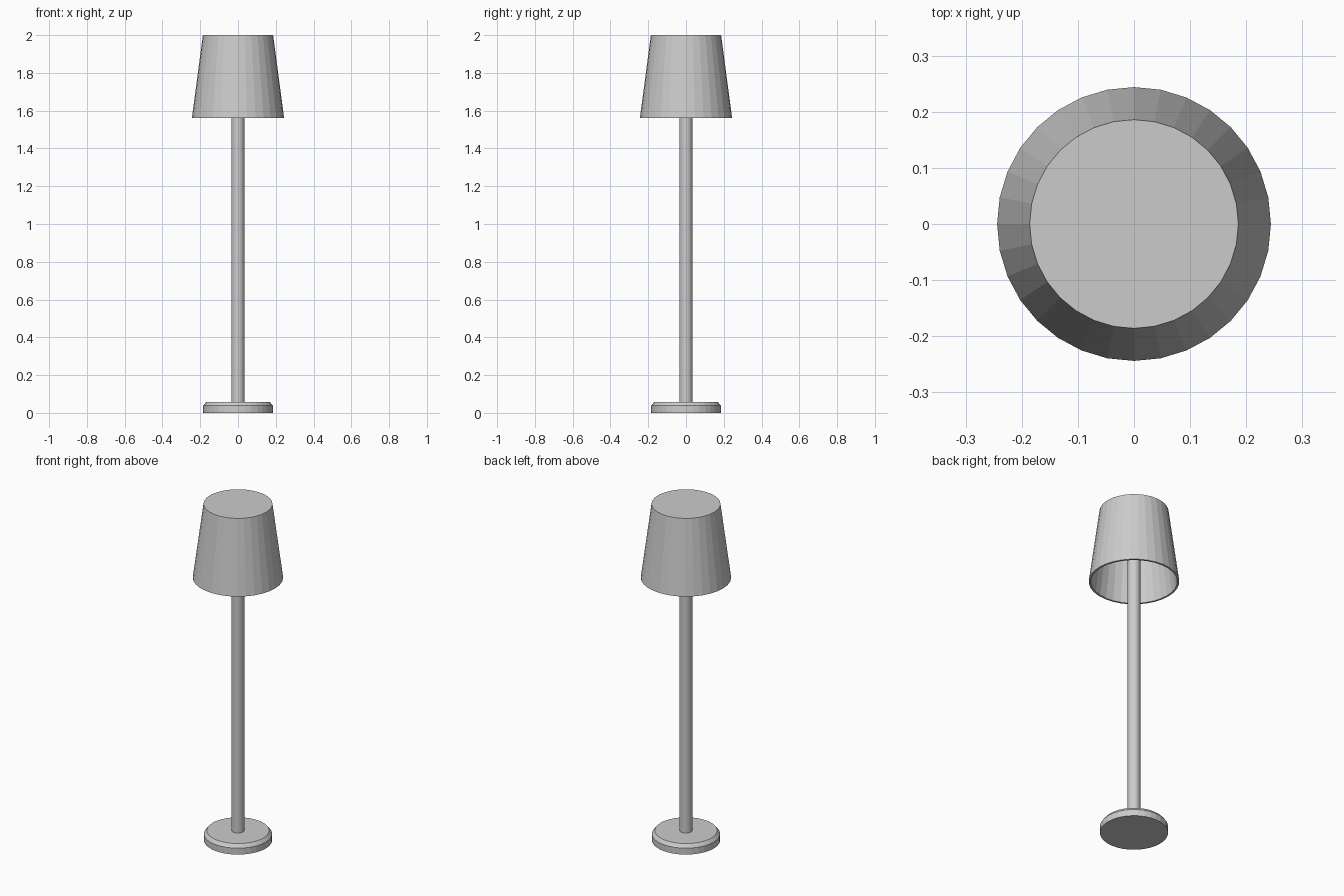
import bpy
import bmesh
from math import cos, sin, tau

if "Cube" in bpy.data.objects:
    bpy.data.objects.remove(bpy.data.objects["Cube"])

SIDES = 32


def lathe(name, profile):
    """Turn an (r, z) profile around z; points on the axis become flat caps."""
    bm = bmesh.new()
    rings = [[bm.verts.new((r * cos(tau * i / SIDES), r * sin(tau * i / SIDES), z))
              for i in range(SIDES)] for r, z in profile]
    for a, b in zip(rings, rings[1:]):
        for i in range(SIDES):
            j = (i + 1) % SIDES
            bm.faces.new((a[i], a[j], b[j], b[i]))
    # close both ends with single flat faces
    bm.faces.new(rings[0])
    bm.faces.new(rings[-1])
    bmesh.ops.recalc_face_normals(bm, faces=bm.faces)
    mesh = bpy.data.meshes.new(name)
    bm.to_mesh(mesh)
    bm.free()
    obj = bpy.data.objects.new(name, mesh)
    bpy.context.collection.objects.link(obj)
    return obj


# Round foot with a chamfered top edge
lathe("base", [(0.184, 0), (0.184, 0.038), (0.168, 0.058)])

# Straight pole, reaching up inside the shade
lathe("pole", [(0.034, 0.05), (0.034, 1.99)])

# Tapered hollow shade: closed on top, open below
lathe("shade", [(0.176, 1.988), (0.233, 1.562), (0.244, 1.562), (0.186, 2.0)])
